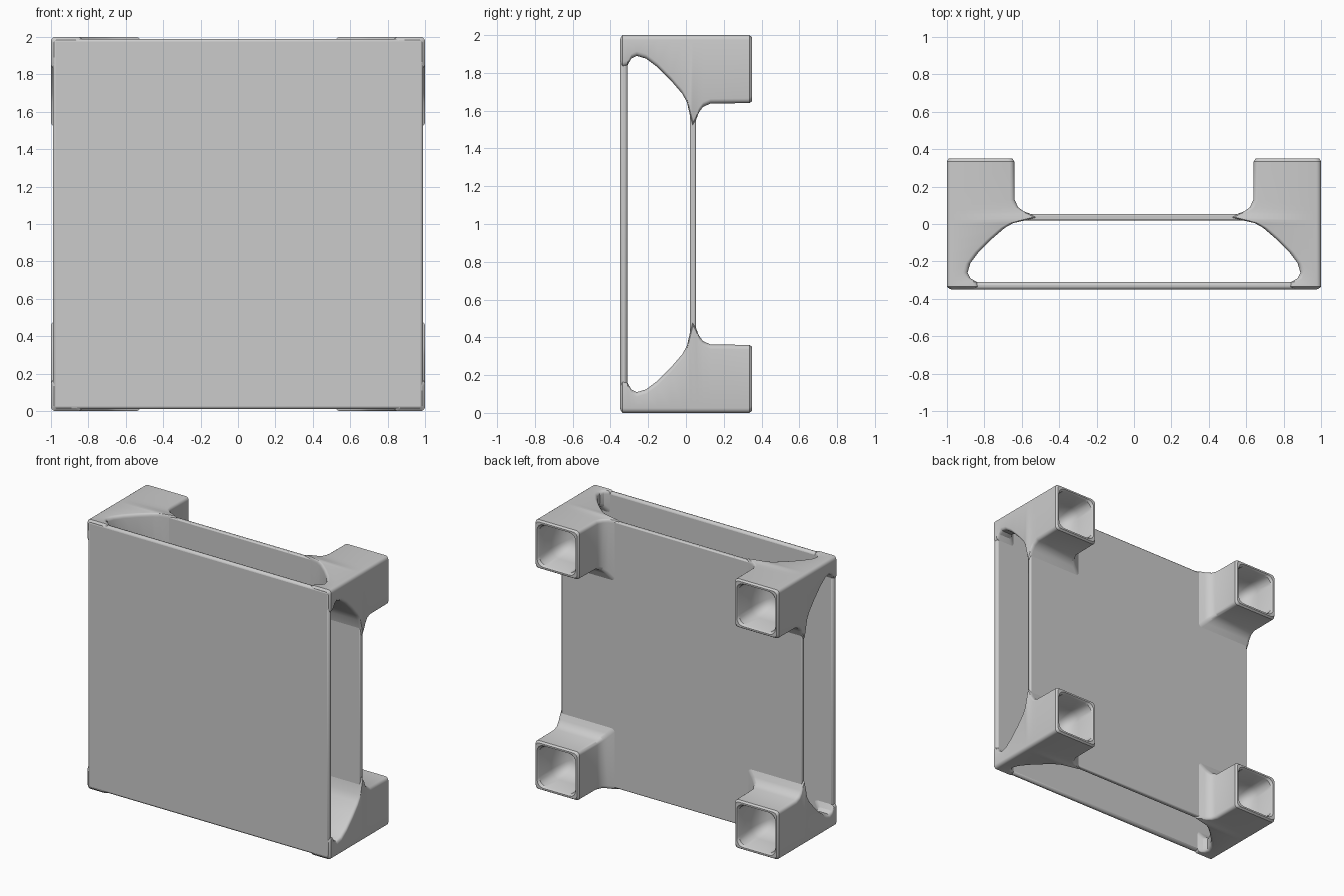
import bpy, bmesh, math

cube = bpy.data.objects.get("Cube")
if cube:
    bpy.data.objects.remove(cube, do_unlink=True)


def finish(obj, angle=30):
    bpy.ops.object.select_all(action='DESELECT')
    obj.select_set(True)
    bpy.context.view_layer.objects.active = obj
    bpy.ops.object.shade_smooth_by_angle(angle=math.radians(angle))


def add_object(name, bm):
    bmesh.ops.recalc_face_normals(bm, faces=bm.faces)
    mesh = bpy.data.meshes.new(name)
    bm.to_mesh(mesh)
    bm.free()
    obj = bpy.data.objects.new(name, mesh)
    obj.location.z = 1
    bpy.context.collection.objects.link(obj)
    return obj


def plate(name, y0, y1, half, bevel):
    bm = bmesh.new()
    bmesh.ops.create_cube(bm, size=1)
    for v in bm.verts:
        v.co.x *= 2 * half
        v.co.z *= 2 * half
        v.co.y = y0 if v.co.y < 0 else y1
    obj = add_object(name, bm)
    mod = obj.modifiers.new("Rounded edges", 'BEVEL')
    mod.width = bevel
    mod.segments = 2
    finish(obj)
    return obj


def ring(bm, y, lo, hi, radius, steps=4):
    """Rounded square from lo to hi in both x and z, at depth y."""
    verts = []
    corners = [(hi - radius, hi - radius), (lo + radius, hi - radius),
               (lo + radius, lo + radius), (hi - radius, lo + radius)]
    for q, (cx, cz) in enumerate(corners):
        for i in range(steps + 1):
            a = (q + i / steps) * math.pi / 2
            verts.append(bm.verts.new((cx + radius * math.cos(a), y,
                                       cz + radius * math.sin(a))))
    return verts


def loft(name, sections):
    bm = bmesh.new()
    rings = [ring(bm, *s) for s in sections]
    for a, b in zip(rings, rings[1:]):
        for i in range(len(a)):
            j = (i + 1) % len(a)
            bm.faces.new((a[i], a[j], b[j], b[i]))
    bm.faces.new(rings[0])
    bm.faces.new(rings[-1])
    return add_object(name, bm)


# Front panel and inner shelf
plate("front_panel", -0.35, -0.31, 0.99, 0.015)
plate("rear_shelf", 0.02, 0.053, 0.988, 0.008)

# Corner post: depth and width from the outer corner, flaring into both plates
post = [(-0.335, 0.17), (-0.31, 0.16), (-0.29, 0.125), (-0.26, 0.11),
        (-0.21, 0.125), (-0.15, 0.17), (-0.08, 0.24), (-0.02, 0.31),
        (0.005, 0.355), (0.02, 0.42), (0.035, 0.48), (0.053, 0.45),
        (0.068, 0.41), (0.09, 0.38), (0.13, 0.362), (0.335, 0.36)]
sections = [(-0.348, 0.85, 0.985, 0.02)]
sections += [(y, 1 - width, 1.0, 0.025) for y, width in post]

# Rounded rim, then the pocket sunk into the end of the leg
sections += [(0.35, 0.65, 0.99, 0.03), (0.35, 0.662, 0.978, 0.05),
             (0.335, 0.67, 0.97, 0.06)]
pocket = [(0.2, 0.145), (0.14, 0.13), (0.095, 0.1), (0.075, 0.06)]
sections += [(y, 0.82 - half, 0.82 + half, half * 0.45) for y, half in pocket]

legs = loft("corner_legs", sections)
mirror = legs.modifiers.new("Four corners", 'MIRROR')
mirror.use_axis = (True, False, True)
mirror.use_mirror_merge = False
finish(legs)
